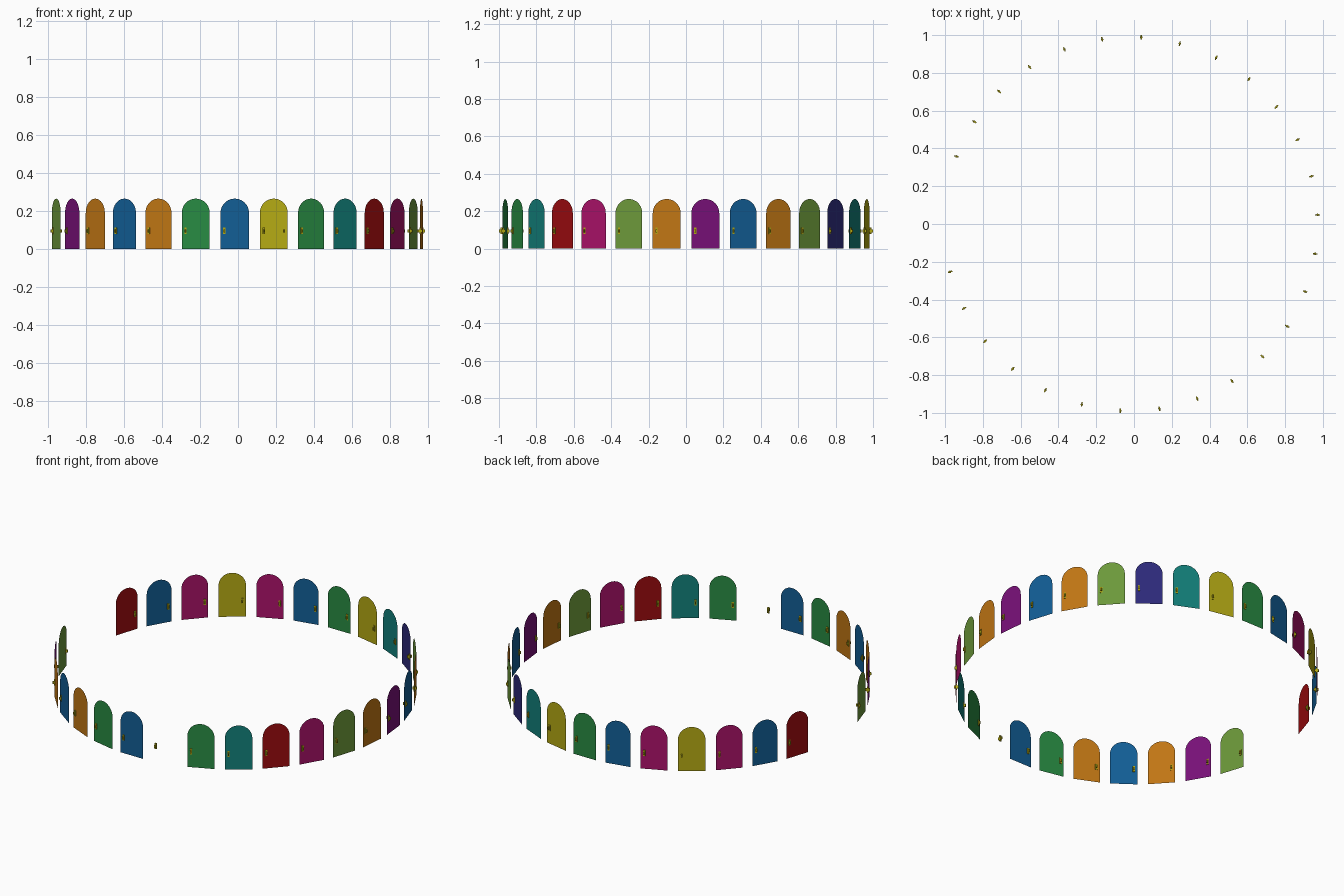
import bpy, bmesh, math
from mathutils import Matrix

if "Cube" in bpy.data.objects:
    bpy.data.objects.remove(bpy.data.objects["Cube"])

RING_R = 0.988          # distance of the door leaves from the ring centre
RING_X = -0.017         # ring is open on its left, so its centre sits off x = 0
WIDTH, HEIGHT = 0.15, 0.265
STEP = 12               # degrees between neighbouring doors


def linear(v):
    v /= 255
    return v / 12.92 if v <= 0.04045 else ((v + 0.055) / 1.055) ** 2.4


def material(name, rgb):
    m = bpy.data.materials.new(name)
    m.diffuse_color = (*[linear(v) for v in rgb], 1)
    m.use_nodes = True
    m.node_tree.nodes["Principled BSDF"].inputs["Base Color"].default_value = m.diffuse_color
    return m


MATS = {name: material(name, rgb) for name, rgb in {
    "green": (40, 138, 66), "blue": (18, 94, 150), "orange": (192, 118, 20),
    "yellow": (180, 170, 20), "teal": (18, 128, 122), "red": (158, 12, 15),
    "magenta": (170, 18, 105), "olive": (108, 152, 58), "purple": (120, 16, 120),
    "navy": (45, 42, 122)}.items()}


def to_mesh(bm, name, mat):
    me = bpy.data.meshes.new(name)
    bm.to_mesh(me)
    bm.free()
    me.materials.append(MATS[mat])
    return me


# round-topped door leaf, a single flat sheet facing -y
def door_mesh(mat):
    bm = bmesh.new()
    r, n = WIDTH / 2, 20
    pts = [(-r, 0), (r, 0)]
    pts += [(r * math.cos(math.pi * i / n), HEIGHT - r + r * math.sin(math.pi * i / n))
            for i in range(n + 1)]
    bm.faces.new([bm.verts.new((x, 0, z)) for x, z in pts])
    return to_mesh(bm, mat + "_door", mat)


# handle: upright plate with a small grip on both sides of the leaf
def handle_mesh():
    bm = bmesh.new()
    for size in ((0.012, 0.008, 0.034), (0.007, 0.024, 0.016)):
        bmesh.ops.create_cube(bm, size=1, matrix=Matrix.Translation((-0.055, 0, 0.095))
                              @ Matrix.Diagonal((*size, 1)))
    return to_mesh(bm, "door_handle", "yellow")


def place(name, mesh, angle):
    ob = bpy.data.objects.new(name, mesh)
    a = math.radians(angle)
    ob.location = (RING_X + RING_R * math.cos(a), RING_R * math.sin(a), 0)
    ob.rotation_euler.z = a + math.pi / 2
    bpy.context.collection.objects.link(ob)


# colours counter-clockwise, starting after the gap on the left side;
# "none" is the doorway that keeps only its handle
ORDER = ("olive purple orange blue orange green blue none green teal red magenta "
         "olive orange purple blue orange olive navy teal yellow green blue magenta "
         "yellow magenta blue red").split()

doors = {c: door_mesh(c) for c in MATS}
handle = handle_mesh()
for i, colour in enumerate(ORDER):
    angle = 198 + STEP * i
    if colour != "none":
        place(colour + "_door", doors[colour], angle)
    place("door_handle", handle, angle)
